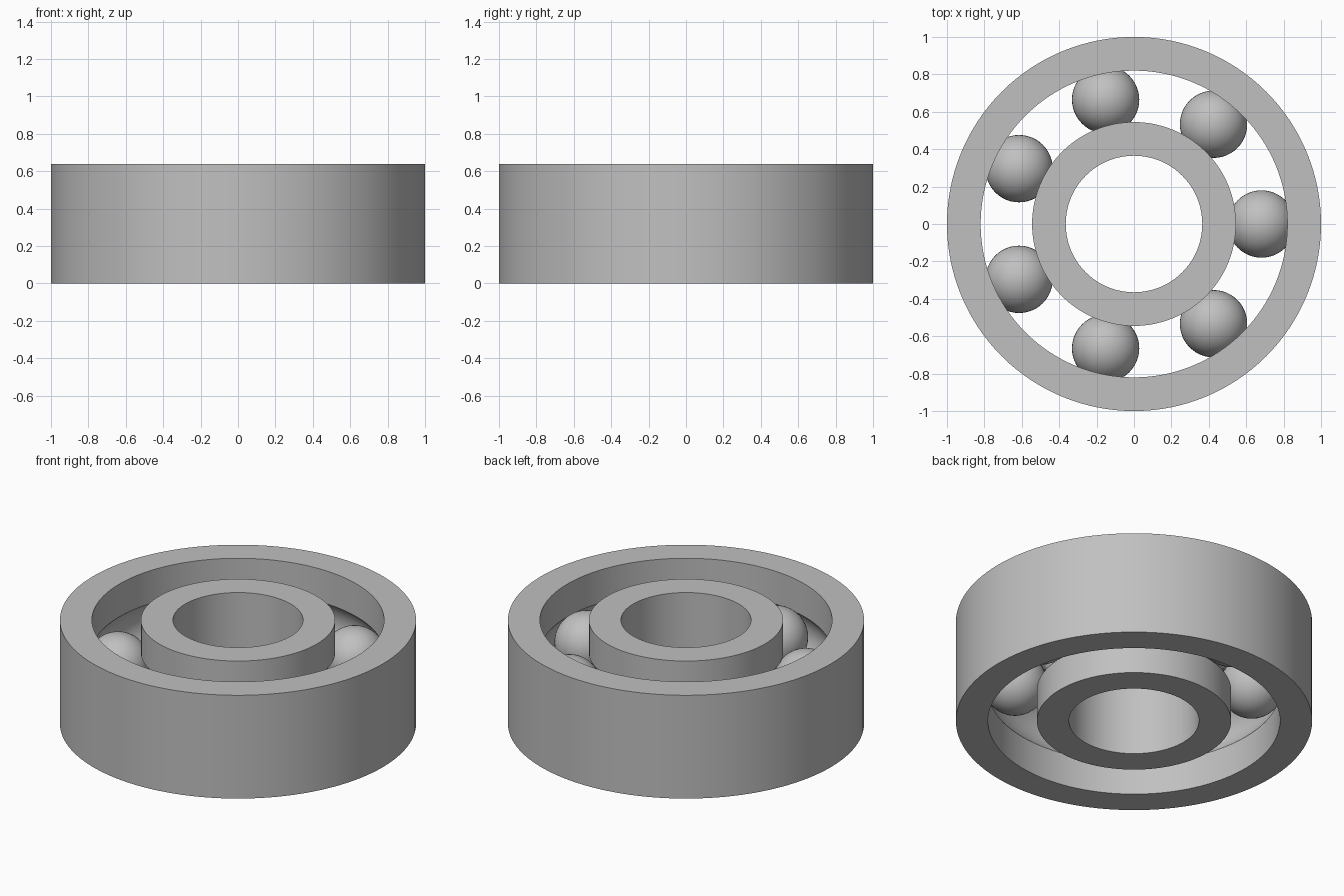
import bpy, bmesh
from math import sin, cos, pi, tau, acos
from mathutils import Vector

HEIGHT = 0.64
PITCH = 0.682      # radius of the circle through the ball centres
BALL = 0.18
GROOVE = 0.181
BALLS = 7
SEGMENTS = 128

old = bpy.data.objects.get("Cube")
if old:
    bpy.data.objects.remove(old, do_unlink=True)

steel = bpy.data.materials.new("grey steel")
steel.use_nodes = True
grey = (0.53, 0.53, 0.53, 1)
steel.diffuse_color = grey
steel.node_tree.nodes["Principled BSDF"].inputs["Base Color"].default_value = grey


def finish(bm, name):
    """Turn a bmesh into a smooth steel object."""
    bmesh.ops.recalc_face_normals(bm, faces=bm.faces)
    mesh = bpy.data.meshes.new(name)
    bm.to_mesh(mesh)
    bm.free()
    mesh.materials.append(steel)
    obj = bpy.data.objects.new(name, mesh)
    bpy.context.collection.objects.link(obj)
    bpy.ops.object.select_all(action="DESELECT")
    obj.select_set(True)
    bpy.context.view_layer.objects.active = obj
    bpy.ops.object.shade_smooth_by_angle(angle=pi / 6)
    return obj


def race(name, plain_radius, groove_radius, steps=16):
    """Ring with a plain wall and a wall holding a round ball groove."""
    side = 1 if groove_radius > PITCH else -1
    half = acos(abs(groove_radius - PITCH) / GROOVE)
    profile = [(plain_radius, 0), (plain_radius, HEIGHT), (groove_radius, HEIGHT)]
    for i in range(steps + 1):
        a = half - 2 * half * i / steps
        profile.append((PITCH + side * GROOVE * cos(a), HEIGHT / 2 + GROOVE * sin(a)))
    profile.append((groove_radius, 0))

    bm = bmesh.new()
    verts = [bm.verts.new((r, 0, z)) for r, z in profile]
    edges = [bm.edges.new((v, verts[i - 1])) for i, v in enumerate(verts)]
    bmesh.ops.spin(bm, geom=verts + edges, cent=(0, 0, 0), axis=(0, 0, 1),
                   angle=tau, steps=SEGMENTS, use_merge=True)
    bmesh.ops.remove_doubles(bm, verts=bm.verts, dist=1e-5)
    return finish(bm, name)


# Races
race("outer_race", 1.0, 0.82)
race("inner_race", 0.365, 0.545)

# Balls, evenly spaced in the groove
for i in range(BALLS):
    a = tau * i / BALLS
    bm = bmesh.new()
    bmesh.ops.create_uvsphere(bm, u_segments=48, v_segments=24, radius=BALL)
    ball = finish(bm, f"ball_{i + 1}")
    ball.location = Vector((PITCH * cos(a), PITCH * sin(a), HEIGHT / 2))
